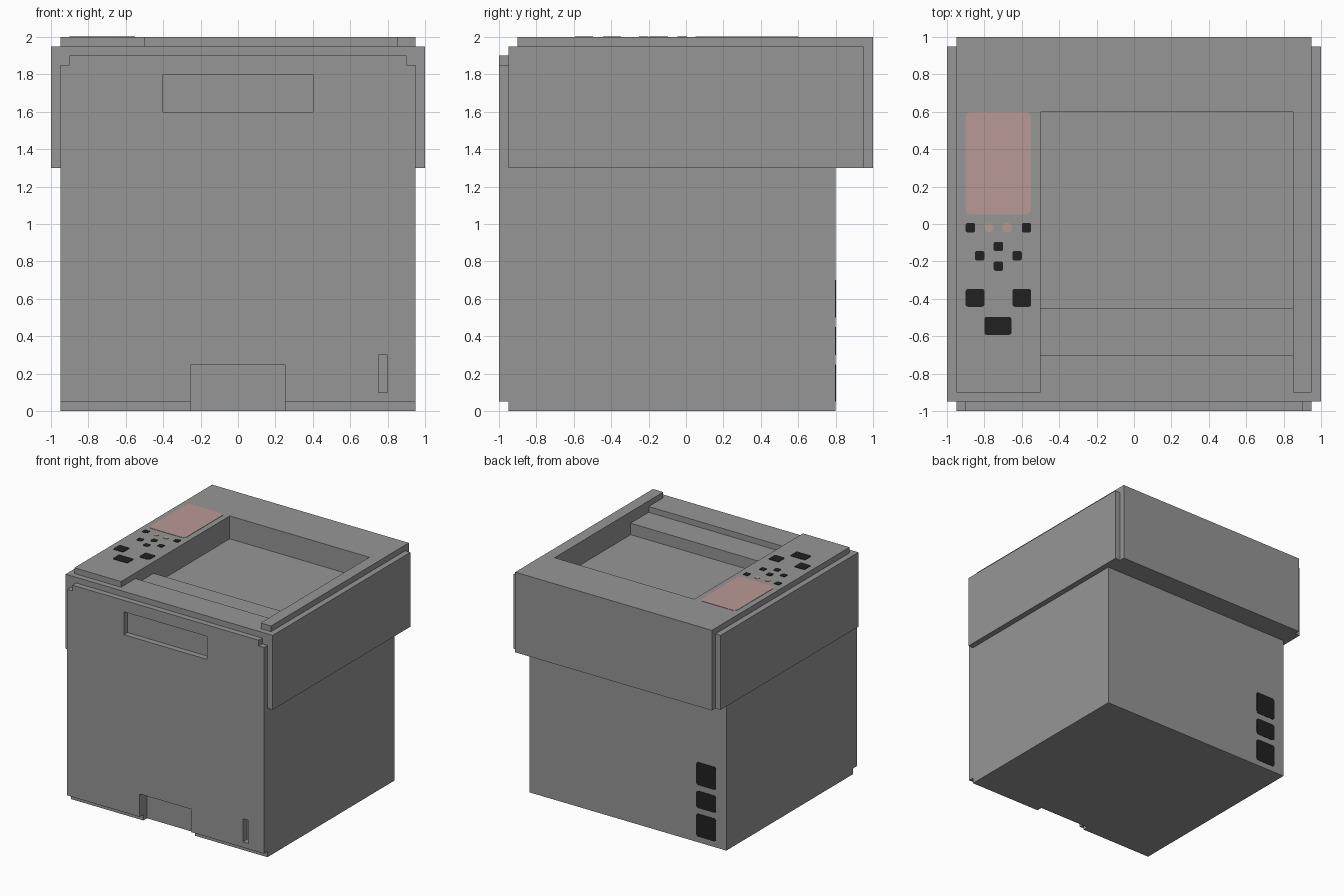
import bpy
import bmesh
import math

cube = bpy.data.objects.get("Cube")
if cube:
    bpy.data.objects.remove(cube, do_unlink=True)


def material(name, rgb):
    m = bpy.data.materials.new(name)
    m.use_nodes = True
    m.diffuse_color = (*rgb, 1)
    bsdf = next(n for n in m.node_tree.nodes if n.type == 'BSDF_PRINCIPLED')
    bsdf.inputs["Base Color"].default_value = (*rgb, 1)
    bsdf.inputs["Roughness"].default_value = 0.7
    return m


GREY = material("casing grey", (0.305, 0.305, 0.305))
BLACK = material("button black", (0.015, 0.015, 0.015))
PINK = material("display pink", (0.491, 0.319, 0.301))

# Where a profile's (a, b) and its depth d go, for each extrusion axis
PLACE = {
    'X': lambda a, b, d: (d, a, b),
    'Y': lambda a, b, d: (a, d, b),
    'Z': lambda a, b, d: (a, b, d),
}


def prism(name, profile, axis, lo, hi, mat=GREY):
    """Extrude a 2D outline along an axis from lo to hi."""
    bm = bmesh.new()
    base = bm.faces.new([bm.verts.new(PLACE[axis](a, b, lo)) for a, b in profile])
    geom = bmesh.ops.extrude_face_region(bm, geom=[base])["geom"]
    verts = [v for v in geom if isinstance(v, bmesh.types.BMVert)]
    bmesh.ops.translate(bm, verts=verts, vec=PLACE[axis](0, 0, hi - lo))
    bmesh.ops.recalc_face_normals(bm, faces=bm.faces)
    mesh = bpy.data.meshes.new(name)
    bm.to_mesh(mesh)
    bm.free()
    mesh.materials.append(mat)
    obj = bpy.data.objects.new(name, mesh)
    bpy.context.scene.collection.objects.link(obj)
    return obj


def rect(a0, a1, b0, b1, r=0.0):
    """Rectangle outline, with rounded corners if r > 0."""
    if r == 0:
        return [(a0, b0), (a1, b0), (a1, b1), (a0, b1)]
    pts = []
    corners = [(a1 - r, b1 - r), (a0 + r, b1 - r), (a0 + r, b0 + r), (a1 - r, b0 + r)]
    for q, (ca, cb) in enumerate(corners):
        for s in range(5):
            t = math.pi / 2 * (q + s / 4)
            pts.append((ca + r * math.cos(t), cb + r * math.sin(t)))
    return pts


def cut(obj, cutter):
    """Subtract a cutter and discard it."""
    cutter.hide_render = True
    mod = obj.modifiers.new("cut", 'BOOLEAN')
    mod.operation = 'DIFFERENCE'
    mod.solver = 'EXACT'
    mod.object = cutter
    bpy.context.view_layer.update()
    deps = bpy.context.evaluated_depsgraph_get()
    mesh = bpy.data.meshes.new_from_object(obj.evaluated_get(deps))
    obj.modifiers.clear()
    obj.data = mesh
    bpy.data.objects.remove(cutter, do_unlink=True)


# Main body with the rear overhang
body = prism("body", [(-0.95, 0), (0.8, 0), (0.8, 1.3), (1, 1.3), (1, 1.95), (-0.95, 1.95)],
             'X', -0.95, 0.95)
# Stepped paper tray sunk into the top
cut(body, prism("tray_cutter", [(0.6, 2.1), (0.6, 1.8), (-0.45, 1.8), (-0.45, 1.9),
                                (-0.7, 1.9), (-0.7, 2.1)], 'X', -0.5, 0.85))
# Finger recess at the foot of the front
cut(body, prism("foot_cutter", rect(-0.25, 0.25, -0.1, 0.25), 'Y', -1.1, -0.9))

# Raised top cover around the tray, open at the front
prism("top_cover", [(-0.95, -0.9), (-0.5, -0.9), (-0.5, 0.6), (0.85, 0.6),
                    (0.85, -0.9), (0.95, -0.9), (0.95, 1), (-0.95, 1)], 'Z', 1.95, 2)

# Side panels
for name, x in (("left_side_panel", 0.95), ("right_side_panel", -1)):
    prism(name, rect(-0.95, 0.95, 1.3, 1.95), 'X', x, x + 0.05)

# Front door with foot notch and stepped top corners, then handle and slot openings
half = [(0.25, 0.25), (0.25, 0.05), (0.95, 0.05), (0.95, 1.85), (0.9, 1.85), (0.9, 1.9)]
door = prism("front_door", half + [(-x, z) for x, z in reversed(half)], 'Y', -1, -0.95)
cut(door, prism("handle_cutter", rect(-0.4, 0.4, 1.6, 1.8), 'Y', -1.1, -0.9))
cut(door, prism("slot_cutter", rect(0.75, 0.8, 0.1, 0.3), 'Y', -1.1, -0.9))

# Display and control buttons: centre x, centre y, width, depth, corner radius, colour
controls = [
    ("display", -0.725, 0.325, 0.35, 0.55, 0.03, PINK),
    ("menu_button", -0.875, -0.02, 0.05, 0.05, 0.01, BLACK),
    ("status_light", -0.775, -0.02, 0.046, 0.046, 0.022, PINK),
    ("status_light", -0.678, -0.02, 0.05, 0.05, 0.022, PINK),
    ("menu_button", -0.575, -0.02, 0.05, 0.05, 0.01, BLACK),
    ("arrow_button", -0.725, -0.12, 0.05, 0.05, 0.01, BLACK),
    ("arrow_button", -0.825, -0.17, 0.05, 0.05, 0.01, BLACK),
    ("arrow_button", -0.625, -0.17, 0.05, 0.05, 0.01, BLACK),
    ("arrow_button", -0.725, -0.225, 0.05, 0.05, 0.01, BLACK),
    ("large_button", -0.85, -0.395, 0.1, 0.095, 0.012, BLACK),
    ("large_button", -0.6, -0.395, 0.1, 0.095, 0.012, BLACK),
    ("start_button", -0.728, -0.545, 0.145, 0.095, 0.012, BLACK),
]
for name, x, y, w, d, r, mat in controls:
    prism(name, rect(x - w / 2, x + w / 2, y - d / 2, y + d / 2, r), 'Z', 1.998, 2.003, mat)

# Sockets on the back
for z0, z1 in ((0.05, 0.25), (0.3, 0.45), (0.5, 0.7)):
    prism("rear_socket", rect(-0.85, -0.66, z0, z1, 0.02), 'Y', 0.798, 0.803, BLACK)
